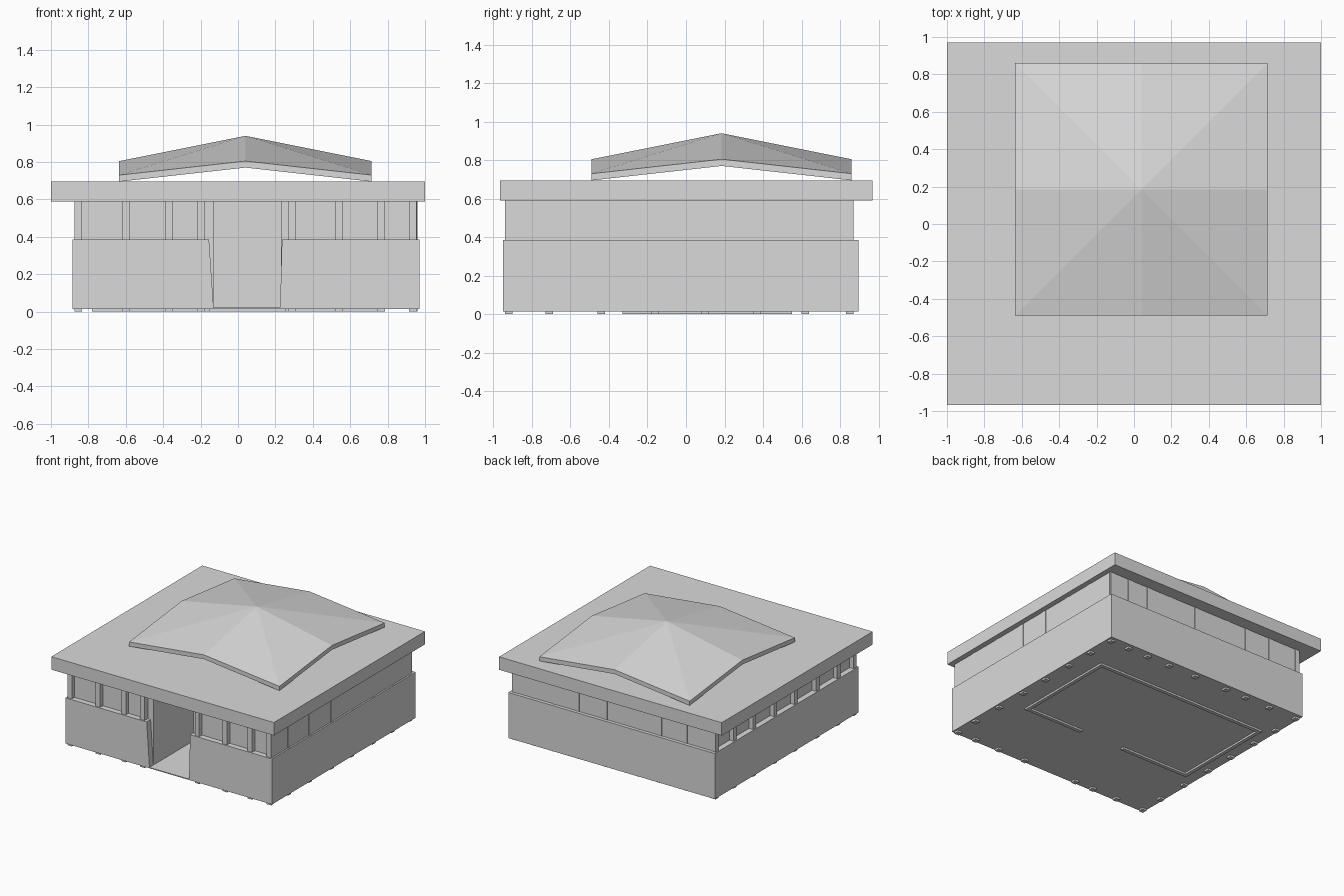
import bpy, bmesh

if "Cube" in bpy.data.objects:
    bpy.data.objects.remove(bpy.data.objects["Cube"], do_unlink=True)

grey = bpy.data.materials.new("plain_grey")
grey.use_nodes = True
COLOUR = (0.7, 0.7, 0.7, 1)
grey.diffuse_color = COLOUR
grey.node_tree.nodes["Principled BSDF"].inputs["Base Color"].default_value = COLOUR


def finish(name, bm):
    bmesh.ops.recalc_face_normals(bm, faces=bm.faces[:])
    mesh = bpy.data.meshes.new(name)
    bm.to_mesh(mesh)
    bm.free()
    mesh.materials.append(grey)
    obj = bpy.data.objects.new(name, mesh)
    bpy.context.scene.collection.objects.link(obj)
    return obj


def add_box(bm, xs, ys, zs):
    verts = bmesh.ops.create_cube(bm, size=1)["verts"]
    for v in verts:
        v.co = [r[0] if c < 0 else r[1] for c, r in zip(v.co, (xs, ys, zs))]


def boxes(name, items):
    bm = bmesh.new()
    for item in items:
        add_box(bm, *item)
    return finish(name, bm)


def prism_y(name, profile, y0, y1):
    """Extrude an x-z outline along y."""
    bm = bmesh.new()
    face = bm.faces.new([bm.verts.new((x, y0, z)) for x, z in profile])
    out = bmesh.ops.extrude_face_region(bm, geom=[face])["geom"]
    for v in out:
        if isinstance(v, bmesh.types.BMVert):
            v.co.y = y1
    return finish(name, bm)


BASE, SILL, SOFFIT, ROOF = 0.015, 0.385, 0.59, 0.695
L, R, F, B = -0.885, 0.97, -0.95, 0.895      # lower wall extents
DOOR_L, DOOR_R = -0.13, 0.23

# Floor
boxes("floor", [((L + .01, R - .01), (F, B - .01), (BASE, BASE + .007))])

# Lower walls, with slanted door jambs at the front
prism_y("front_wall_right", [(L, BASE), (DOOR_L, BASE), (-.155, SILL), (L, SILL)], F, F + .05)
prism_y("front_wall_left", [(.225, BASE), (R, BASE), (R, SILL), (.235, SILL)], F, F + .05)
boxes("side_and_back_walls", [
    ((L, L + .06), (F + .05, B), (BASE, SILL)),
    ((R - .06, R), (F + .05, B), (BASE, SILL)),
    ((L + .06, R - .06), (B - .06, B), (BASE, SILL)),
])

# Columns, running from the feet up to the soffit
H = .02
front_x = [-.855, -.6, -.37, -.2, .29, .54, .765, .935]
back_x = [-.855, -.6, -.37, -.18, .12, .37, .58, .765, .935]
side_y = [-.71, -.44, -.16, .1, .37, .62]
posts = [(x, -.92) for x in front_x] + [(x, .85) for x in back_x]
posts += [(x, y) for x in (-.855, .94) for y in side_y]
boxes("columns", [((x - H, x + H), (y - H, y + H), (0, SOFFIT)) for x, y in posts])

# Window bands: set back at the front and right, flush at the left and back
boxes("window_band", [
    ((-.84, DOOR_L - .05), (-.905, -.895), (SILL - .01, SOFFIT)),
    ((DOOR_R + .05, .93), (-.905, -.895), (SILL - .01, SOFFIT)),
    ((-.84, -.83), (-.9, .85), (SILL - .01, SOFFIT)),
    ((.945, .957), (-.93, .86), (SILL - .01, SOFFIT)),
    ((-.86, .945), (.855, .867), (SILL - .01, SOFFIT)),
])

# Entrance passage and inner room
W = .03
room = [
    ((DOOR_L - .05, DOOR_L), (-.9, -.25), (BASE, SOFFIT)),
    ((DOOR_R, DOOR_R + .05), (-.9, -.25), (BASE, SOFFIT)),
    ((-.78, DOOR_L - .02), (-.33, -.33 + W), (0, SOFFIT)),
    ((DOOR_R + .02, .78), (-.33, -.33 + W), (0, SOFFIT)),
    ((-.78, .78), (.55 - W, .55), (0, SOFFIT)),
]
room += [((x - W / 2, x + W / 2), (-.33, .55), (0, SOFFIT)) for x in (-.765, .765)]
boxes("inner_walls", room)

# Flat roof slab
boxes("flat_roof", [((-1, 1), (-.967, .97), (SOFFIT, ROOF))])

# Raised canopy: a peaked sheet whose four edges arch up between low corners
bm = bmesh.new()
heights = {0: .94, 1: .805, 2: .73}
CX, CY, S, THICK = .04, .185, .675, .035
layers = []
for drop in (0, THICK):
    layers.append({(i, j): bm.verts.new((CX + i * S, CY + j * S, heights[abs(i) + abs(j)] - drop))
                   for i in (-1, 0, 1) for j in (-1, 0, 1)})
ring = [(1, 0), (1, 1), (0, 1), (-1, 1), (-1, 0), (-1, -1), (0, -1), (1, -1)]
for a, b in zip(ring, ring[1:] + ring[:1]):
    for layer in layers:
        bm.faces.new([layer[0, 0], layer[a], layer[b]])
    top, low = layers
    bm.faces.new([top[a], low[a], low[b], top[b]])
finish("peaked_canopy", bm)
